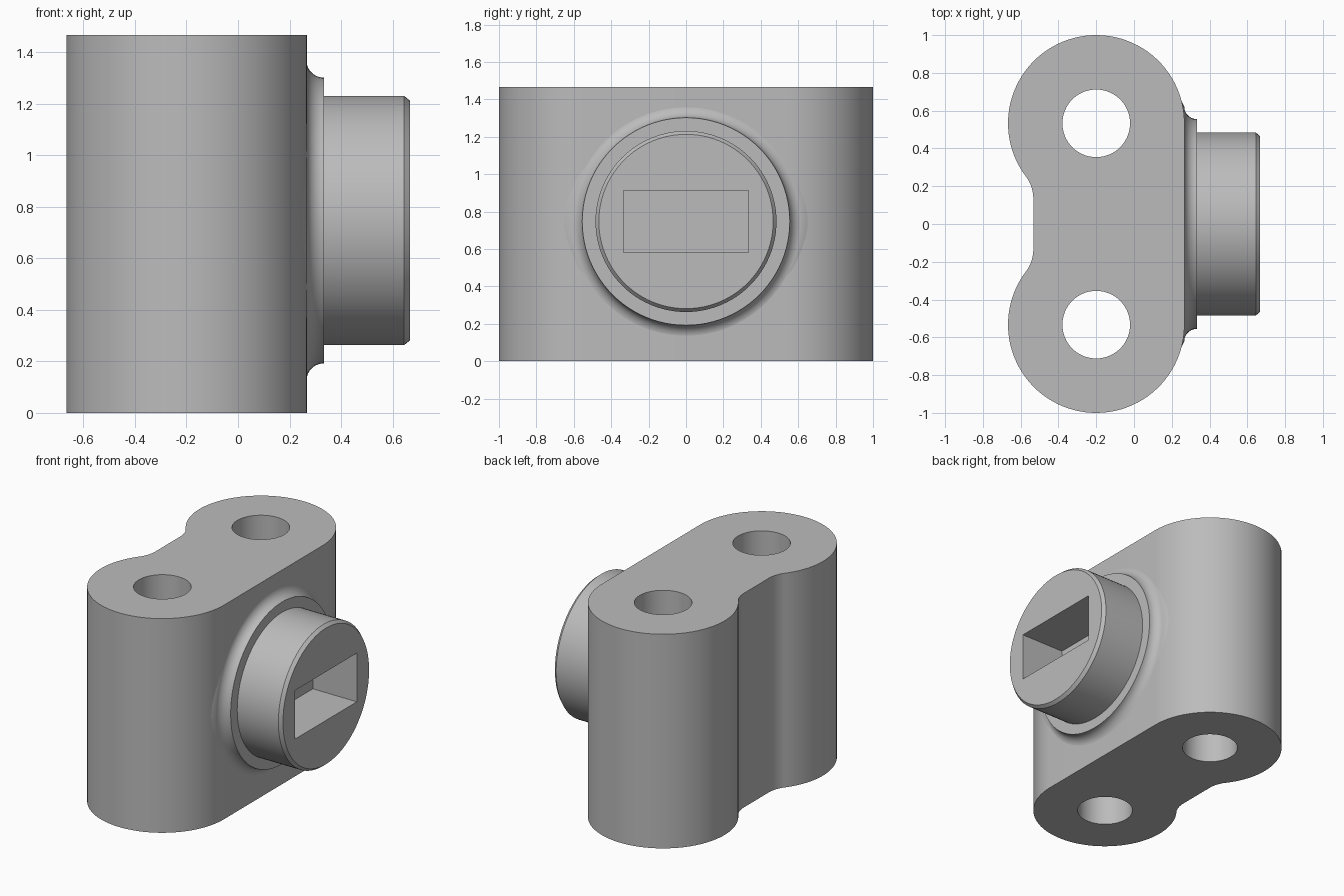
import bpy, bmesh
from math import pi, sin, cos, atan2, radians
from mathutils import Vector, Matrix

cube = bpy.data.objects.get("Cube")
if cube:
    bpy.data.objects.remove(cube, do_unlink=True)

HEIGHT = 1.467
LOBE = Vector((-0.2, 0.533))     # centre of the rear bolt lobe, mirrored for the front
LOBE_R = 0.467
HOLE_R = 0.179
BOSS_Z = 0.747
SLOT_DEPTH = 0.333

grey = bpy.data.materials.new("plain_grey")
grey.use_nodes = True
colour = (0.5, 0.5, 0.5, 1)
grey.diffuse_color = colour
grey.node_tree.nodes["Principled BSDF"].inputs["Base Color"].default_value = colour


def make_object(name, bm):
    bmesh.ops.recalc_face_normals(bm, faces=bm.faces[:])
    mesh = bpy.data.meshes.new(name)
    bm.to_mesh(mesh)
    bm.free()
    mesh.materials.append(grey)
    obj = bpy.data.objects.new(name, mesh)
    bpy.context.collection.objects.link(obj)
    return obj


def arc(centre, radius, start, end, steps):
    angles = [start + (end - start) * i / steps for i in range(steps + 1)]
    return [Vector((centre[0] + radius * cos(a), centre[1] + radius * sin(a))) for a in angles]


def prism(name, outline, z0, z1):
    bm = bmesh.new()
    face = bm.faces.new([bm.verts.new((p.x, p.y, z0)) for p in outline])
    top = bmesh.ops.extrude_face_region(bm, geom=[face])
    verts = [g for g in top["geom"] if isinstance(g, bmesh.types.BMVert)]
    bmesh.ops.translate(bm, verts=verts, vec=(0, 0, z1 - z0))
    return make_object(name, bm)


def lathe(name, profile, steps=96):
    # Revolve (x, radius) points about the boss axis
    bm = bmesh.new()
    verts = [bm.verts.new((x, 0, BOSS_Z + r)) for x, r in profile]
    edges = [bm.edges.new(pair) for pair in zip(verts, verts[1:])]
    bmesh.ops.spin(bm, geom=verts + edges, cent=(0, 0, BOSS_Z), axis=(1, 0, 0),
                   angle=2 * pi, steps=steps, use_duplicate=False)
    bmesh.ops.remove_doubles(bm, verts=bm.verts[:], dist=1e-5)
    # Flat end caps
    bmesh.ops.holes_fill(bm, edges=[e for e in bm.edges if e.is_boundary], sides=0)
    return make_object(name, bm)


def cut(target, cutter):
    mod = target.modifiers.new("cut", "BOOLEAN")
    mod.operation = "DIFFERENCE"
    mod.solver = "EXACT"
    mod.object = cutter
    bpy.context.view_layer.objects.active = target
    bpy.ops.object.modifier_apply(modifier=mod.name)
    bpy.data.objects.remove(cutter, do_unlink=True)


def smooth(obj):
    bpy.ops.object.select_all(action="DESELECT")
    obj.select_set(True)
    bpy.context.view_layer.objects.active = obj
    bpy.ops.object.shade_smooth_by_angle(angle=radians(25))


# Body: two round lobes, flat on the boss side, filleted waist on the other
fillet_r = 0.2
fillet_c = Vector((-0.533 - fillet_r, 0.133))
toward = LOBE - fillet_c
join = atan2(toward.y, toward.x)
half = arc(LOBE, LOBE_R, 0, pi + join, 56)
half += arc(fillet_c, fillet_r, join, 0, 10)[1:]
outline = half + [Vector((p.x, -p.y)) for p in reversed(half)]
body = prism("lobed_body", outline, 0, HEIGHT)

# Bolt holes right through both lobes
for side in (1, -1):
    ring = arc((LOBE.x, LOBE.y * side), HOLE_R, 0, 2 * pi, 64)[:-1]
    cut(body, prism("hole_cutter", ring, -0.1, HEIGHT + 0.1))
smooth(body)

# Boss: flared collar, round stub and chamfered rim
flare = arc((0.333, 0.622), 0.067, pi, 1.5 * pi, 10)
profile = [(0.252, 0.65)] + [(p.x, p.y) for p in flare]
profile += [(0.333, 0.484), (0.645, 0.484), (0.667, 0.466)]
boss = lathe("round_boss", profile)

# Rectangular slot in the boss end
bm = bmesh.new()
bmesh.ops.create_cube(bm, size=1, matrix=Matrix.Translation((0.667, 0, BOSS_Z))
                      @ Matrix.Diagonal((2 * SLOT_DEPTH, 0.667, 0.333, 1)))
cut(boss, make_object("slot_cutter", bm))

# Open the hidden back of the boss inside the body
bm = bmesh.new()
bm.from_mesh(boss.data)
hidden = [f for f in bm.faces if all(v.co.x < 0.255 for v in f.verts)]
bmesh.ops.delete(bm, geom=hidden, context="FACES")
bm.to_mesh(boss.data)
bm.free()
smooth(boss)
